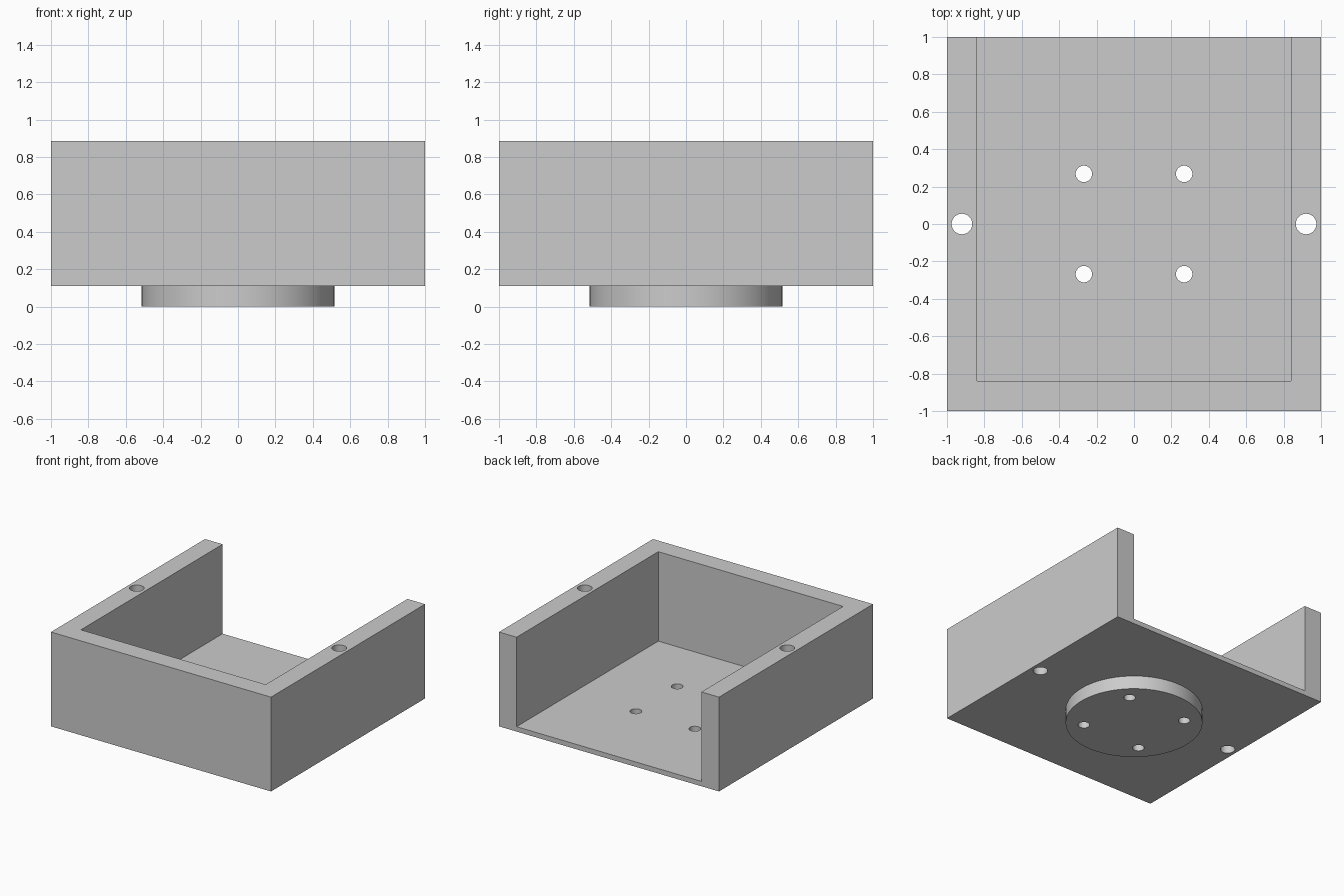
import bpy

if "Cube" in bpy.data.objects:
    bpy.data.objects.remove(bpy.data.objects["Cube"], do_unlink=True)

BASE, FLOOR, TOP = 0.11, 0.15, 0.885   # heights of the tray underside, floor and rim
INNER = 0.84                           # half width of the pocket

grey = bpy.data.materials.new("light grey")
grey.use_nodes = True
colour = (0.6, 0.6, 0.6, 1)
grey.diffuse_color = colour
grey.node_tree.nodes["Principled BSDF"].inputs["Base Color"].default_value = colour


def box(name, x, y, z):
    """Box from (low, high) ranges on each axis."""
    bpy.ops.mesh.primitive_cube_add(size=1, location=[sum(r) / 2 for r in (x, y, z)])
    ob = bpy.context.object
    ob.name = name
    ob.scale = [r[1] - r[0] for r in (x, y, z)]
    bpy.ops.object.transform_apply(location=True, rotation=False, scale=True)
    ob.data.materials.append(grey)
    return ob


def cylinder(name, x, y, radius, low, high, sides):
    bpy.ops.mesh.primitive_cylinder_add(vertices=sides, radius=radius, depth=high - low,
                                        location=(x, y, (low + high) / 2))
    ob = bpy.context.object
    ob.name = name
    ob.data.materials.append(grey)
    return ob


def combine(target, tool, operation):
    """Apply a boolean and remove its tool."""
    mod = target.modifiers.new(operation.lower(), 'BOOLEAN')
    mod.operation, mod.solver, mod.object = operation, 'EXACT', tool
    bpy.ops.object.select_all(action='DESELECT')
    bpy.context.view_layer.objects.active = target
    target.select_set(True)
    bpy.ops.object.modifier_apply(modifier=mod.name)
    bpy.data.objects.remove(tool, do_unlink=True)


# Tray with three walls, open at the back and top
tray = box("mounting_tray", (-1, 1), (-1, 1), (BASE, TOP))
pocket = box("pocket_cutter", (-INNER, INNER), (-INNER, 1.2), (FLOOR, TOP + 0.2))
combine(tray, pocket, 'DIFFERENCE')

# Round boss under the floor
boss = cylinder("round_boss", 0, 0, 0.515, 0, (BASE + FLOOR) / 2, 96)
combine(tray, boss, 'UNION')

# Holes down through the side walls, and four through the floor and boss
for sx in (-1, 1):
    combine(tray, cylinder("wall_drill", sx * 0.92, 0, 0.055, -0.1, 1, 48), 'DIFFERENCE')
    for sy in (-1, 1):
        drill = cylinder("floor_drill", sx * 0.268, sy * 0.268, 0.044, -0.1, 1, 48)
        combine(tray, drill, 'DIFFERENCE')

bpy.ops.object.shade_smooth_by_angle()
